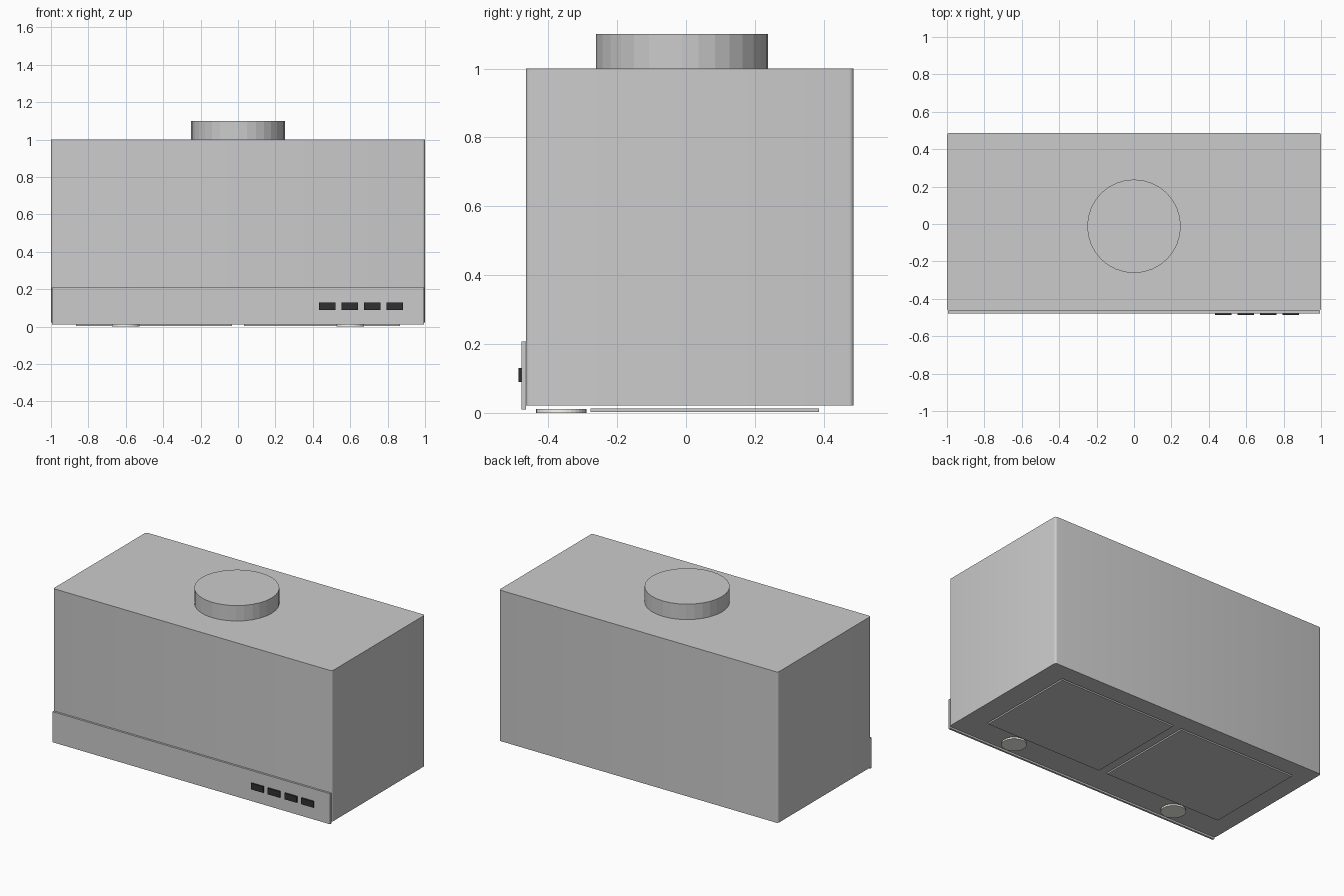
import bpy, bmesh
from math import radians

if "Cube" in bpy.data.objects:
    bpy.data.objects.remove(bpy.data.objects["Cube"])


def material(name, rgb):
    m = bpy.data.materials.new(name)
    m.diffuse_color = (*rgb, 1)
    m.use_nodes = True
    m.node_tree.nodes["Principled BSDF"].inputs["Base Color"].default_value = m.diffuse_color
    return m


def finish(name, bm, mat=None):
    me = bpy.data.meshes.new(name)
    bm.to_mesh(me)
    bm.free()
    ob = bpy.data.objects.new(name, me)
    bpy.context.collection.objects.link(ob)
    if mat:
        me.materials.append(mat)
    return ob


def box(name, lo, hi, mat=None, corner=0):
    """Box between two corners, optionally rounding its vertical edges."""
    bm = bmesh.new()
    bmesh.ops.create_cube(bm, size=1)
    for v in bm.verts:
        v.co = [l + (h - l) * (c + 0.5) for l, h, c in zip(lo, hi, v.co)]
    if corner:
        upright = [e for e in bm.edges
                   if abs(e.verts[0].co.z - e.verts[1].co.z) > 1e-4]
        bmesh.ops.bevel(bm, geom=upright, offset=corner, segments=4,
                        profile=0.5, affect='EDGES')
    return finish(name, bm, mat)


def disc(name, x, y, z0, z1, r, mat=None):
    bm = bmesh.new()
    bmesh.ops.create_cone(bm, cap_ends=True, segments=32,
                          radius1=r, radius2=r, depth=z1 - z0)
    bmesh.ops.translate(bm, verts=bm.verts, vec=(x, y, (z0 + z1) / 2))
    return finish(name, bm, mat)


def smooth(ob):
    bpy.ops.object.select_all(action='DESELECT')
    ob.select_set(True)
    bpy.context.view_layer.objects.active = ob
    bpy.ops.object.shade_smooth_by_angle(angle=radians(30))


black = material("button_black", (0.03, 0.03, 0.03))
lens = material("lamp_lens", (0.95, 0.95, 0.88))

# Main housing with softly rounded upright corners
smooth(box("hood_body", (-1, -0.465, 0.022), (1, 0.487, 1), corner=0.014))

# Exhaust collar on top
disc("exhaust_collar", 0, -0.012, 0.99, 1.1, 0.25)

# Front control strip and its buttons
box("control_panel", (-0.995, -0.478, 0.01), (0.995, -0.465, 0.208))
for i in range(4):
    x = 0.477 + 0.12 * i
    box(f"button_{i + 1}", (x - 0.044, -0.487, 0.09), (x + 0.044, -0.476, 0.13), black)

# Grease filters and lamps under the hood, one pair per side
for side, s in (("left", -1), ("right", 1)):
    x = s * 0.448
    box(f"grease_filter_{side}", (x - 0.417, -0.278, 0.003), (x + 0.417, 0.386, 0.013))
    disc(f"lamp_{side}", s * 0.6, -0.362, 0.0, 0.011, 0.073, lens)
